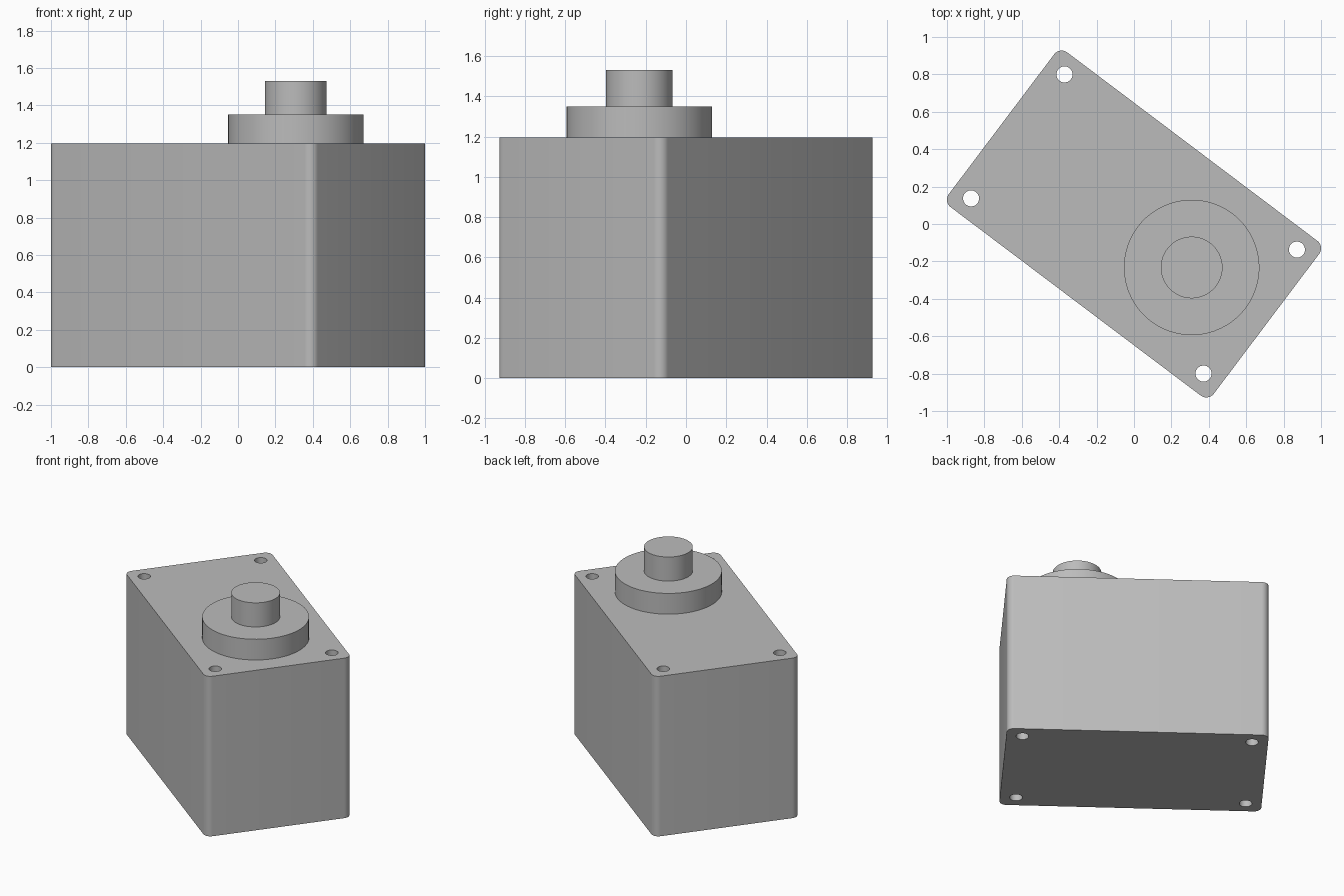
import bpy
import bmesh
from math import radians
from mathutils import Matrix

cube = bpy.data.objects.get("Cube")
if cube:
    bpy.data.objects.remove(cube, do_unlink=True)

# Body dimensions
LENGTH, WIDTH, HEIGHT = 1.774, 1.036, 1.195
CORNER = 0.05
TURN = Matrix.Rotation(radians(-37), 4, "Z")

metal = bpy.data.materials.new("light_grey")
metal.use_nodes = True
grey = (0.5, 0.5, 0.5, 1)
metal.diffuse_color = grey
metal.node_tree.nodes["Principled BSDF"].inputs["Base Color"].default_value = grey


def finish(bm, name):
    """Turn a bmesh into an object lying along the turned axis."""
    mesh = bpy.data.meshes.new(name)
    bm.to_mesh(mesh)
    bm.free()
    mesh.transform(TURN)
    mesh.materials.append(metal)
    obj = bpy.data.objects.new(name, mesh)
    bpy.context.collection.objects.link(obj)
    return obj


def add_cylinder(bm, x, y, radius, bottom, top, sides):
    bmesh.ops.create_cone(
        bm, cap_ends=True, segments=sides, radius1=radius, radius2=radius,
        depth=top - bottom,
        matrix=Matrix.Translation((x, y, (bottom + top) / 2)))


def smooth(obj):
    bpy.ops.object.select_all(action="DESELECT")
    obj.select_set(True)
    bpy.context.view_layer.objects.active = obj
    bpy.ops.object.shade_smooth_by_angle(angle=radians(30))


# Gearbox body with rounded upright corners
bm = bmesh.new()
bmesh.ops.create_cube(bm, size=1)
bmesh.ops.scale(bm, vec=(LENGTH, WIDTH, HEIGHT), verts=bm.verts)
bmesh.ops.translate(bm, vec=(0, 0, HEIGHT / 2), verts=bm.verts)
uprights = [e for e in bm.edges
            if abs(e.verts[0].co.z - e.verts[1].co.z) > HEIGHT / 2]
bmesh.ops.bevel(bm, geom=uprights, offset=CORNER, segments=8,
                profile=0.5, affect="EDGES")
body = finish(bm, "body")

# Four bolt holes straight through the body
bm = bmesh.new()
for sx in (-1, 1):
    for sy in (-1, 1):
        add_cylinder(bm, sx * 0.778, sy * 0.415, 0.043, -0.1, HEIGHT + 0.1, 32)
cutter = finish(bm, "bolt_hole_cutter")
cutter.hide_render = True

holes = body.modifiers.new("bolt_holes", "BOOLEAN")
holes.operation = "DIFFERENCE"
holes.solver = "EXACT"
holes.object = cutter
bpy.context.view_layer.objects.active = body
bpy.ops.object.modifier_apply(modifier=holes.name)
bpy.data.objects.remove(cutter, do_unlink=True)
smooth(body)

# Output flange and shaft, stacked off-centre on the top face
for name, radius, bottom, top in (("flange", 0.362, HEIGHT, 1.35),
                                  ("shaft", 0.165, 1.35, 1.53)):
    bm = bmesh.new()
    add_cylinder(bm, 0.386, 0, radius, bottom, top, 64)
    smooth(finish(bm, name))
